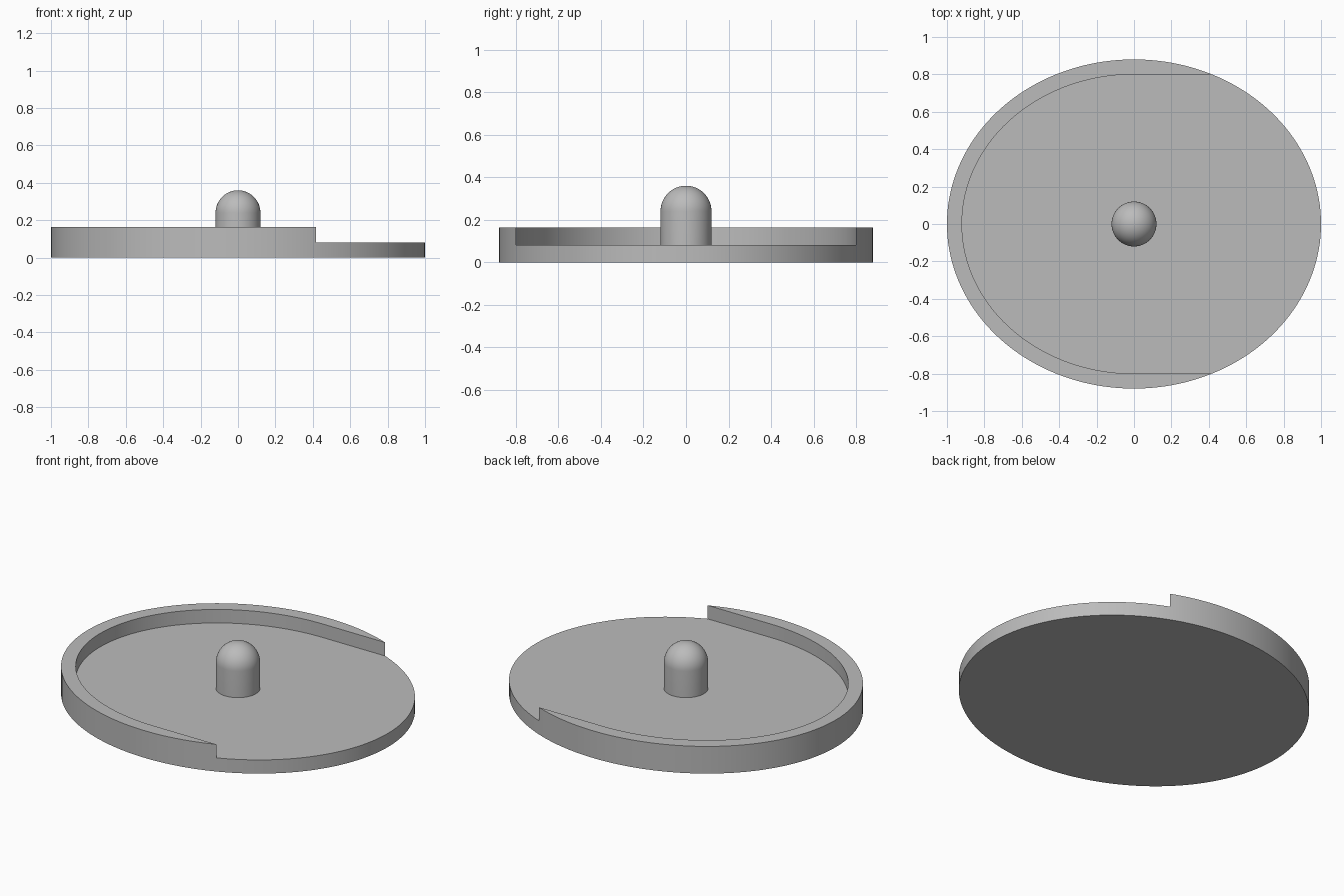
import bpy
import bmesh
from math import sin, cos, pi

cube = bpy.data.objects.get("Cube")
if cube:
    bpy.data.objects.remove(cube, do_unlink=True)

RIM_TOP, FLOOR = 0.163, 0.082
POST_R, POST_SHOULDER = 0.12, 0.24

grey = bpy.data.materials.new("plain grey")
grey.use_nodes = True
colour = (0.5, 0.5, 0.5, 1)
grey.diffuse_color = colour
grey.node_tree.nodes["Principled BSDF"].inputs["Base Color"].default_value = colour


def add_object(name, bm):
    bmesh.ops.recalc_face_normals(bm, faces=bm.faces)
    mesh = bpy.data.meshes.new(name)
    bm.to_mesh(mesh)
    bm.free()
    mesh.materials.append(grey)
    obj = bpy.data.objects.new(name, mesh)
    bpy.context.collection.objects.link(obj)
    return obj


def prism(name, outline, bottom, top):
    bm = bmesh.new()
    face = bm.faces.new([bm.verts.new((x, y, bottom)) for x, y in outline])
    up = bmesh.ops.extrude_face_region(bm, geom=[face], use_keep_orig=True)["geom"]
    verts = [v for v in up if isinstance(v, bmesh.types.BMVert)]
    bmesh.ops.translate(bm, verts=verts, vec=(0, 0, top - bottom))
    return add_object(name, bm)


def arc(a, b, start, end, steps):
    angles = [start + (end - start) * i / steps for i in range(steps + 1)]
    return [(a * cos(t), b * sin(t)) for t in angles]


def select_only(obj):
    bpy.ops.object.select_all(action='DESELECT')
    obj.select_set(True)
    bpy.context.view_layer.objects.active = obj


# Oval tray with a recess that is open towards +x
tray = prism("oval_tray", arc(1, 0.88, 0, 2 * pi, 160)[:-1], 0, RIM_TOP)
recess = arc(0.92, 0.8, pi / 2, 3 * pi / 2, 80) + [(1.2, -0.8), (1.2, 0.8)]
cutter = prism("recess_cutter", recess, FLOOR, 0.4)
cutter.hide_render = True
cut = tray.modifiers.new("recess", 'BOOLEAN')
cut.operation, cut.solver, cut.object = 'DIFFERENCE', 'EXACT', cutter
select_only(tray)
bpy.ops.object.modifier_apply(modifier=cut.name)
bpy.data.objects.remove(cutter, do_unlink=True)

# Round-topped post, spun from its half profile
bm = bmesh.new()
profile = [(POST_R, FLOOR)]
profile += [(x, POST_SHOULDER + z) for x, z in arc(POST_R, POST_R, 0, pi / 2, 16)]
points = [bm.verts.new((x, 0, z)) for x, z in profile]
edges = [bm.edges.new(pair) for pair in zip(points, points[1:])]
bmesh.ops.spin(bm, geom=points + edges, axis=(0, 0, 1), cent=(0, 0, 0),
               angle=2 * pi, steps=64)
bmesh.ops.remove_doubles(bm, verts=bm.verts, dist=0.0005)
post = add_object("domed_post", bm)

for obj in (tray, post):
    select_only(obj)
    bpy.ops.object.shade_smooth_by_angle(angle=pi / 6)
